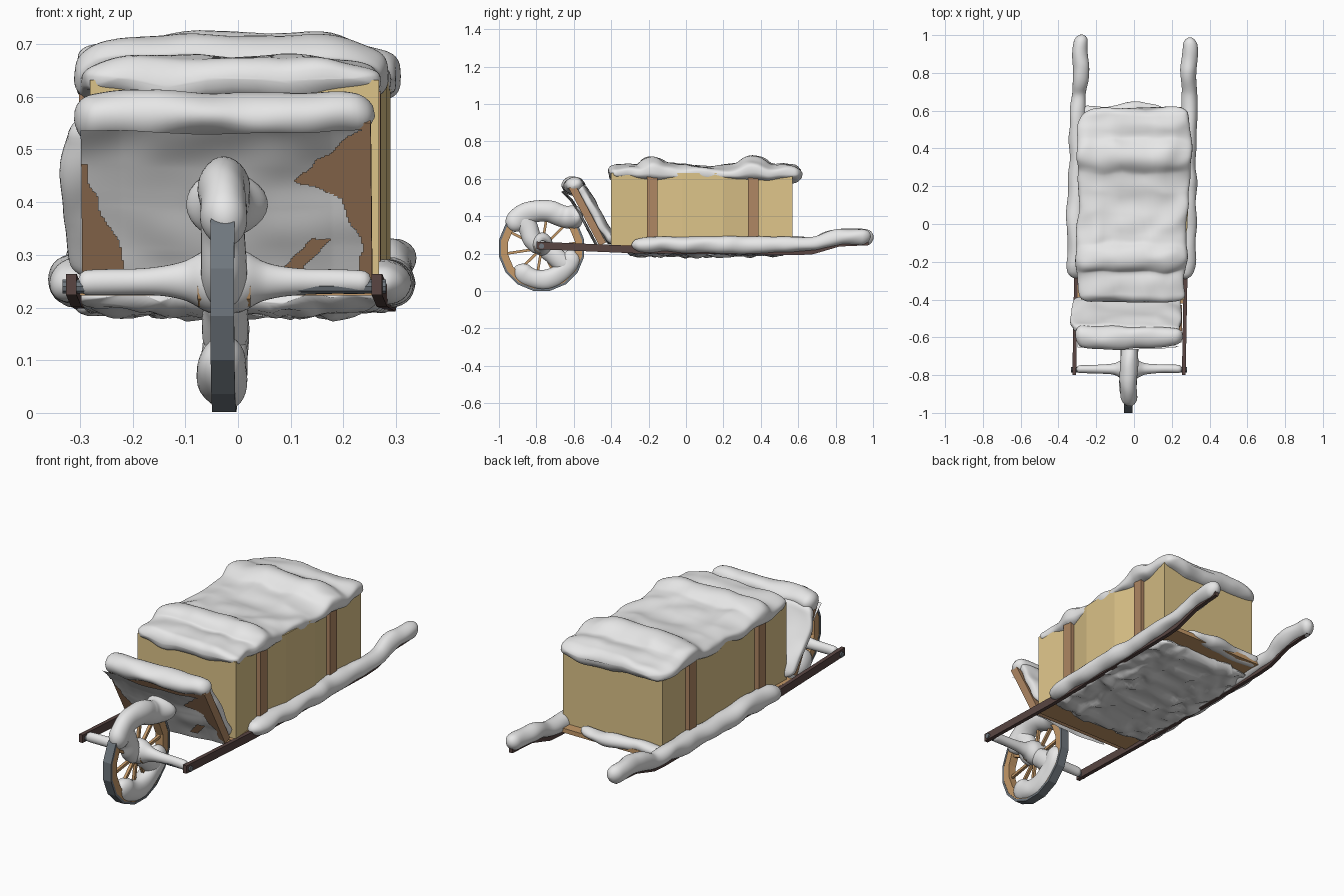
import bpy, bmesh
from math import sin, cos, pi, radians, copysign, sqrt
from mathutils import Vector, Matrix, noise

if "Cube" in bpy.data.objects:
    bpy.data.objects.remove(bpy.data.objects["Cube"])


def material(name, r, g, b):
    m = bpy.data.materials.new(name)
    m.use_nodes = True
    m.diffuse_color = (r, g, b, 1)
    node = next(n for n in m.node_tree.nodes if n.type == "BSDF_PRINCIPLED")
    node.inputs["Base Color"].default_value = (r, g, b, 1)
    return m


SNOW = material("snow", .8, .8, .8)
STRAW = material("straw", .72, .55, .25)
WOOD = material("brown wood", .43, .24, .125)
PALE = material("pale wood", .56, .32, .14)
DARK = material("dark wood", .1, .06, .055)
IRON = material("grey iron", .16, .185, .21)


def finish(name, bm, mat, smooth=False):
    """Turn a bmesh into an object, skewed so the barrow veers slightly."""
    for v in bm.verts:
        v.co.x += .018 * v.co.y - .012
    bmesh.ops.recalc_face_normals(bm, faces=bm.faces)
    for f in bm.faces:
        f.smooth = smooth
    me = bpy.data.meshes.new(name)
    bm.to_mesh(me)
    bm.free()
    ob = bpy.data.objects.new(name, me)
    bpy.context.collection.objects.link(ob)
    me.materials.append(mat)
    return ob


def box(name, center, size, mat, tilt=0):
    bm = bmesh.new()
    bmesh.ops.create_cube(bm, size=1)
    m = Matrix.Translation(center) @ Matrix.Rotation(tilt, 4, "X") @ Matrix.Diagonal((*size, 1))
    bm.transform(m)
    return finish(name, bm, mat)


def bridge(bm, rings, closed=False):
    n = len(rings[0])
    for k in range(len(rings) - (0 if closed else 1)):
        a, b = rings[k], rings[(k + 1) % len(rings)]
        for i in range(n):
            bm.faces.new((a[i], a[(i + 1) % n], b[(i + 1) % n], b[i]))
    if not closed:
        bm.faces.new(rings[0])
        bm.faces.new(rings[-1])


def spline(pts, steps):
    """Catmull-Rom samples through tuples of any length."""
    p = [Vector(q) for q in [pts[0], *pts, pts[-1]]]
    out = []
    for i in range(1, len(p) - 2):
        a, b, c, d = p[i - 1:i + 3]
        for s in range(steps):
            t = s / steps
            out.append(.5 * (2 * b + (c - a) * t + (2 * a - 5 * b + 4 * c - d) * t * t
                             + (3 * b - a - 3 * c + d) * t ** 3))
    return out + [p[-1]]


def drift(name, pts, side=(1, 0, 0), power=2, lump=.008, cap=.04, sides=28, freq=9):
    """Rounded snow along a path of (x, y, z, half width, half height)."""
    rows = spline(pts, 12)
    side = Vector(side)
    pos = [Vector(r[:3]) for r in rows]
    dist = [0]
    for a, b in zip(pos, pos[1:]):
        dist.append(dist[-1] + (b - a).length)
    bm, rings = bmesh.new(), []
    for i, r in enumerate(rows):
        tan = (pos[min(i + 1, len(pos) - 1)] - pos[max(i - 1, 0)]).normalized()
        up = side.cross(tan).normalized()
        e = min(dist[i], dist[-1] - dist[i], cap) / cap
        k = max(.08, sqrt(max(0, 1 - (1 - e) ** 2)))
        kw = .8 + .2 * k if power > 2 else k
        ring = []
        for j in range(sides):
            c, s = cos(2 * pi * j / sides), sin(2 * pi * j / sides)
            c, s = (copysign(abs(q) ** (2 / power), q) for q in (c, s))
            co = pos[i] + side * r[3] * c * kw + up * r[4] * s * k
            co += noise.noise_vector(co * freq) * lump
            ring.append(bm.verts.new(co))
        rings.append(ring)
    bridge(bm, rings)
    return finish(name, bm, SNOW, True)


# Straw bale: bulging between the posts and pinched at them
left_side = [(.287, -.4), (.26, -.18), (.295, -.02), (.298, .2), (.262, .36), (.288, .57)]
right_side = [(-.265, .57), (-.262, .36), (-.278, .2), (-.275, -.02), (-.258, -.18), (-.262, -.4)]
bm = bmesh.new()
bridge(bm, [[bm.verts.new((x, y, z)) for x, y in left_side + right_side] for z in (.24, .632)])
finish("straw_bale", bm, STRAW)

# Snow blanket on the bale
drift("bale_snow", [
    (.008, -.415, .63, .275, .04), (.004, -.33, .634, .282, .046), (.002, -.25, .63, .29, .047),
    (0, -.18, .65, .297, .066), (0, -.1, .635, .29, .05), (.004, .02, .628, .29, .046),
    (.006, .15, .623, .293, .046), (.002, .27, .63, .295, .049), (.003, .36, .65, .303, .068),
    (.003, .45, .63, .299, .052), (.008, .53, .628, .29, .052), (.012, .615, .63, .265, .036)],
    power=3.2, lump=.016, sides=72)

# Side posts, rails and handles
for s, word in ((1, "left"), (-1, "right")):
    for y, part in ((-.18, "front"), (.36, "rear")):
        box(f"{part}_{word}_post", (s * .268, y, .42), (.036, .055, .41), WOOD)
    bm, rings = bmesh.new(), []
    for y, z in ((-.8, .244), (-.28, .222), (.6, .212), (.68, .217), (.82, .258), (.975, .265)):
        rings.append([bm.verts.new((s * .29 + dx, y, z + dz)) for dx, dz in
                      ((-.01, -.02), (.01, -.02), (.01, .02), (-.01, .02))])
    bridge(bm, rings)
    finish(f"{word}_rail", bm, DARK)
    end = .98 if s > 0 else 1
    drift(f"{word}_rail_snow", [
        (s * .29, -.29, .24, .03, .03), (s * .293, -.2, .25, .046, .044),
        (s * .295, 0, .25, .046, .044), (s * .293, .3, .246, .042, .044),
        (s * .295, .55, .25, .046, .043), (s * .293, .68, .253, .038, .036),
        (s * .29, .78, .282, .042, .042), (s * .29, .9, .29, .042, .042),
        (s * .288, end, .283, .036, .038)], lump=.012)

# Deck and the snow clinging to it
box("deck", (0, .1, .234), (.56, 1.04, .022), PALE)
drift("underside_snow", [(0, -.31, .218, .278, .026), (0, 0, .216, .288, .028),
                         (0, .25, .216, .288, .028), (0, .53, .218, .27, .025)],
      power=4, lump=.02, sides=110, freq=17)
drift("rear_edge_snow", [(-.28, .59, .25, .03, .028), (-.1, .595, .25, .035, .03),
                         (.02, .61, .25, .04, .032), (.1, .605, .25, .035, .028),
                         (.17, .59, .25, .025, .022)], side=(0, 1, 0), lump=.012)

# Leaning front board
foot, top = Vector((0, -.445, .25)), Vector((0, -.61, .56))
lean = (top - foot).normalized()
out = Vector((0, -lean.z, lean.y))
box("front_board", (foot + top) / 2, (.55, .04, .35), WOOD, tilt=radians(28))


# Thin snow plastered over the board, torn away near the corners
def bare(u, z):
    drop = .44 - z
    right = .13 - 1.3 * drop if drop < 0 else min(.13 + 2.5 * drop, .2 + .4 * drop)
    ragged = .02 * noise.noise(Vector((u * 22, z * 22, 0)))
    left = -.2 - .3 * (z - .26)
    scrap = abs(u - .15 - (z - .3)) < .018 and abs(z - .3) < .03
    return (u + ragged > min(right, .265) and z < .55) or (u + ragged < left and z < .47) or scrap


bm = bmesh.new()
bmesh.ops.create_grid(bm, x_segments=140, y_segments=90, size=1)
for v in bm.verts:
    u, t = v.co.x * .275, (v.co.y + 1) / 2
    lift = .025 + .014 * max(0, 1 - (u / .2) ** 2) + .006 * noise.noise(Vector((u * 9, t * 4, 1)))
    lift += .025 * max(0, (t - .6) / .4) ** 2
    v.co = foot.lerp(top, t) + Vector((u, 0, 0)) + out * lift
bmesh.ops.delete(bm, geom=[f for f in bm.faces if bare(f.calc_center_median().x,
                 f.calc_center_median().z)], context="FACES")
finish("board_face_snow", bm, SNOW, True)

drift("board_top_snow", [(-.29, -.592, .56, .052, .045), (-.2, -.6, .563, .058, .045),
                         (0, -.6, .565, .058, .045), (.15, -.6, .565, .058, .044),
                         (.285, -.592, .565, .045, .038)], side=(0, 1, 0), lump=.014)
drift("board_back_snow", [(-.01, -.385, .255, .28, .026), (-.018, -.44, .34, .29, .028),
                          (-.02, -.5, .44, .292, .03), (-.014, -.57, .57, .285, .03)],
      power=4, lump=.014, sides=60)

# Wheel: iron tyre, wooden rim, spokes, hub
HUB = Vector((0, -.772, .229))


def rim_point(r, a, x=0):
    return HUB + Vector((x, r * cos(a), r * sin(a)))


def hoop(name, r_in, r_out, half, mat, n=16):
    bm = bmesh.new()
    rings = [[bm.verts.new(rim_point(r, 2 * pi * (k + .5) / n, x)) for r, x in
              ((r_in, -half), (r_out, -half), (r_out, half), (r_in, half))] for k in range(n)]
    bridge(bm, rings, closed=True)
    finish(name, bm, mat)


hoop("wheel_tyre", .22, .232, .0225, IRON)
hoop("wheel_rim", .182, .222, .021, PALE)
for k in range(10):
    a = 2 * pi * k / 10 + .15
    box(f"spoke_{k + 1}", rim_point(.1, a), (.014, .014, .19), PALE, tilt=a - pi / 2)


def rod(name, half, radius, mat, n=10):
    bm = bmesh.new()
    bridge(bm, [[bm.verts.new((x, HUB.y + radius * cos(2 * pi * i / n),
                               .24 + radius * sin(2 * pi * i / n))) for i in range(n)]
                for x in (-half, half)])
    finish(name, bm, mat)


rod("axle", .307, .014, IRON)
rod("wheel_hub", .05, .04, PALE)
drift("axle_snow", [(-.28, -.768, .247, .021, .023), (-.15, -.768, .25, .023, .026),
                    (-.08, -.768, .25, .03, .037), (-.03, -.768, .25, .052, .06),
                    (.03, -.768, .25, .052, .06), (.08, -.768, .25, .03, .037),
                    (.15, -.768, .25, .023, .026), (.28, -.768, .247, .021, .023)],
      side=(0, 1, 0), lump=.004, cap=.02)


# Snow on the wheel, hub to rim, and bridging to the board
def arc(start, stop, r, w, h, n=7):
    angles = [radians(start + (stop - start) * i / (n - 1)) for i in range(n)]
    return [(*rim_point(r, a), w, h) for a in angles]


drift("wheel_top_snow", arc(150, 62, .2, .047, .058)
      + [(0, -.63, .395, .052, .062), (0, -.55, .395, .11, .08)], lump=.008, cap=.06)
drift("wheel_bottom_snow", arc(215, 355, .17, .045, .054), lump=.01, cap=.06)
drift("wheel_front_clump", [(0, -.89, .41, .043, .06), (0, -.845, .34, .042, .052),
                            (0, -.815, .27, .042, .05), (0, -.76, .22, .045, .05)], lump=.006)
drift("wheel_rear_clump", [(0, -.78, .23, .042, .045), (0, -.72, .2, .042, .05),
                           (0, -.66, .15, .043, .055), (0, -.63, .11, .04, .05)], lump=.006)
